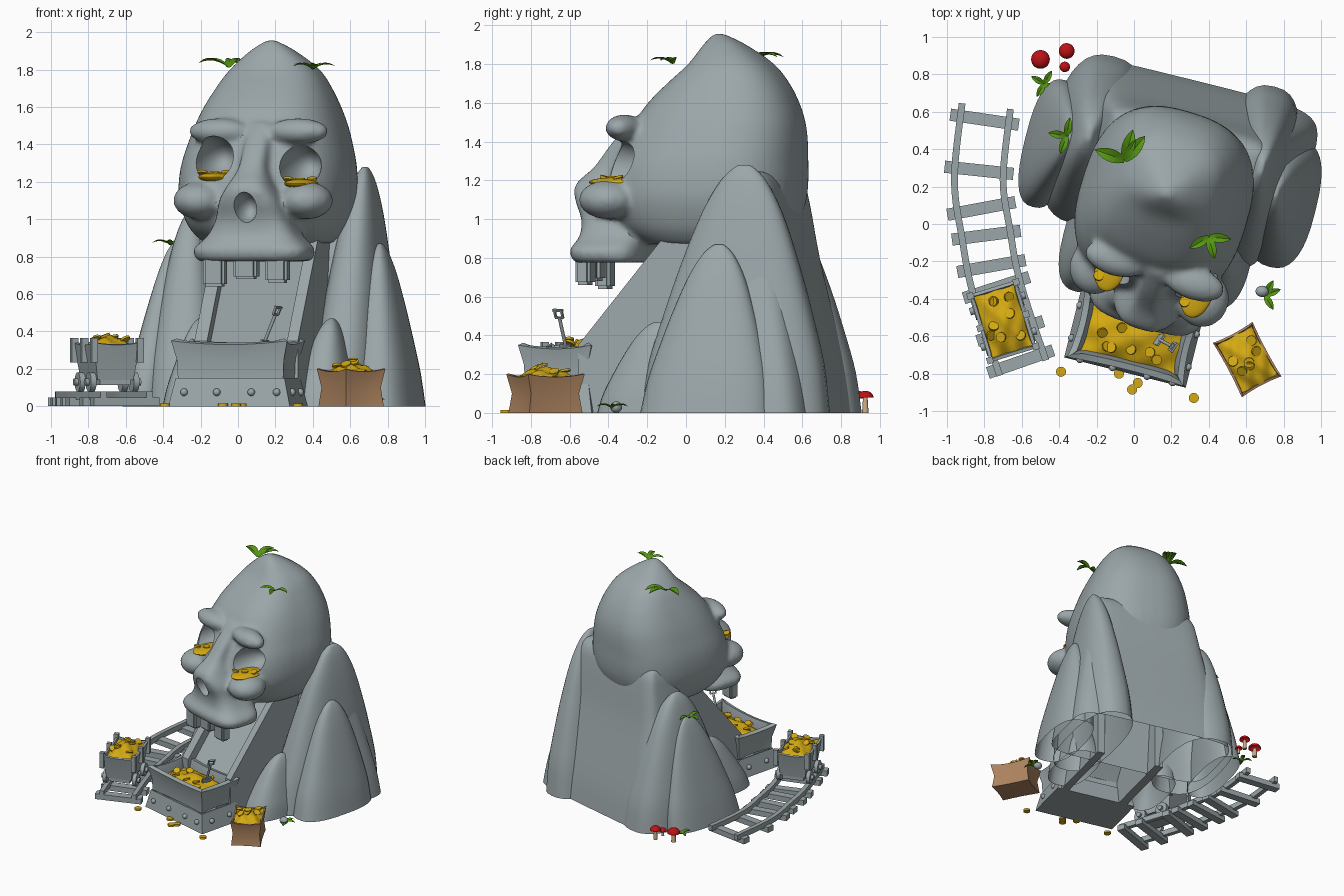
import bpy, bmesh, math, random
from mathutils import Matrix, Vector

if "Cube" in bpy.data.objects:
    bpy.data.objects.remove(bpy.data.objects["Cube"])

random.seed(4)
def mat(name, c):
    m = bpy.data.materials.new(name); m.diffuse_color = (*c, 1); return m
ROCK = mat("grey stone", (0.33, 0.385, 0.40))
GOLD = mat("gold", (0.66, 0.40, 0.006))
BROWN = mat("brown cloth", (0.42, 0.23, 0.115))
GREEN = mat("leaf green", (0.09, 0.30, 0.006))
RED = mat("mushroom red", (0.50, 0.006, 0.008))
CREAM = mat("mushroom stem", (0.60, 0.42, 0.25))

def F(x, y, deg=0, z=0):
    return Matrix.Translation((x, y, z)) @ Matrix.Rotation(math.radians(deg), 4, 'Z')

def finish(name, bm, m, frame=Matrix()):
    bmesh.ops.recalc_face_normals(bm, faces=bm.faces)
    bm.transform(frame)
    me = bpy.data.meshes.new(name); bm.to_mesh(me); bm.free()
    if m: me.materials.append(m)
    o = bpy.data.objects.new(name, me); bpy.context.collection.objects.link(o)
    return o

def spline(pts, k=4):
    out = []
    for i in range(len(pts) - 1):
        a, b, c, d = (pts[max(0, min(len(pts) - 1, i + j))] for j in (-1, 0, 1, 2))
        for s in range(k):
            t = s / k
            out.append(tuple(0.5 * (2*q + (r-p)*t + (2*p-5*q+4*r-w)*t*t + (3*q-p-3*r+w)*t**3)
                             for p, q, r, w in zip(a, b, c, d)))
    return out + [tuple(pts[-1])]

def bridge(bm, rings, closed=True):
    for a, b in zip(rings, rings[1:]):
        n = len(a)
        for i in range(n if closed else n - 1):
            bm.faces.new((a[i], a[(i+1) % n], b[(i+1) % n], b[i]))

def loft(bm, secs, n=2.6, seg=48, bottom=True):
    """stacked superellipses; section = z, centre u, centre v, half u, half v"""
    rings = []
    for z, cu, cv, hu, hv in spline(secs):
        hu, hv = max(hu, .004), max(hv, .004)
        ring = []
        for i in range(seg):
            c, s = math.cos(2*math.pi*i/seg), math.sin(2*math.pi*i/seg)
            ring.append(bm.verts.new((cu + math.copysign(abs(c)**(2/n), c)*hu,
                                      cv + math.copysign(abs(s)**(2/n), s)*hv, z)))
        rings.append(ring)
    bridge(bm, rings)
    bm.faces.new(rings[-1])
    if bottom: bm.faces.new(rings[0][::-1])

def ball(bm, c, r, rot=0):
    m = F(c[0], c[1], rot, c[2]) @ Matrix.Diagonal((*r, 1))
    bmesh.ops.create_uvsphere(bm, u_segments=28, v_segments=18, radius=1, matrix=m)

def box(bm, c, size, m=Matrix()):
    bmesh.ops.create_cube(bm, size=1, matrix=m @ Matrix.Translation(c) @ Matrix.Diagonal((*size, 1)))

def disc(bm, m, r, h):
    bmesh.ops.create_cone(bm, cap_ends=True, segments=18, radius1=r, radius2=r, depth=h, matrix=m)

def apply(o, kind, **kw):
    md = o.modifiers.new(kind, kind)
    for k, v in kw.items(): setattr(md, k, v)
    bpy.context.view_layer.objects.active = o
    bpy.ops.object.modifier_apply(modifier=md.name)

# ---- skull: cranium, snout and cheeks fused, then sockets cut
SK = F(0.15, 0.08, -17)
bm = bmesh.new()
table = [(.87, .33, -.28, .40), (.93, .385, -.38, .46), (1.0, .42, -.44, .5), (1.1, .45, -.47, .53),
         (1.2, .455, -.46, .54), (1.3, .445, -.43, .54), (1.4, .42, -.385, .54), (1.5, .39, -.33, .53),
         (1.6, .35, -.26, .5), (1.7, .30, -.16, .45), (1.8, .235, -.05, .37), (1.9, .12, .02, .23),
         (1.96, .02, .07, .11)]
loft(bm, [(z, 0, (f+b)/2, w, (b-f)/2) for z, w, f, b in table])
snout = [(.775, .30, -.62), (.84, .32, -.64), (.91, .25, -.60), (1.0, .20, -.60), (1.1, .17, -.64),
         (1.18, .12, -.645), (1.27, .08, -.55), (1.4, .07, -.45), (1.52, .05, -.34)]
loft(bm, [(z, .07, (f-.25)/2, w, (-.25-f)/2) for z, w, f in snout], n=3.5)
for s in (-1, 1):
    ball(bm, (.05 + s*.30, -.40, 1.10), (.14, .15, .10))
    ball(bm, (.06 + s*.22, -.33, 1.47), (.17, .09, .07))
skull = finish("skull", bm, ROCK, SK)
apply(skull, 'REMESH', mode='VOXEL', voxel_size=.018)
apply(skull, 'SMOOTH', factor=.5, iterations=7)
bm = bmesh.new()
ball(bm, (-.17, -.43, 1.325), (.115, .25, .12))
ball(bm, (.31, -.43, 1.29), (.11, .25, .12))
ball(bm, (.075, -.66, 1.06), (.065, .15, .085))
cutter = finish("socket_cutter", bm, None, SK); cutter.hide_render = True
apply(skull, 'BOOLEAN', object=cutter, operation='DIFFERENCE', solver='EXACT')
bpy.data.objects.remove(cutter)
if not skull.data.materials: skull.data.materials.append(ROCK)
bm = bmesh.new()
for u, w, h in ((-.115, .12, .17), (.06, .13, .13), (.235, .12, .15)):
    box(bm, (u, -.555, .81 - h/2), (w, .08, h))
bmesh.ops.bevel(bm, geom=bm.edges[:], offset=.015, segments=2, affect='EDGES')
finish("teeth", bm, ROCK, SK)
# gold lying in the eye sockets
bm = bmesh.new()
for u, z in ((-.17, 1.225), (.31, 1.19)):
    ball(bm, (u, -.37, z), (.085, .14, .025))
    for k in range(3):
        disc(bm, F(u - .05 + .05*k, -.44 + .05*k, 0, z + .025) @ Matrix.Rotation(.3*k - .3, 4, 'X'), .027, .012)
finish("eye_gold", bm, GOLD, SK)

# ---- mountain behind the skull
bm = bmesh.new()
slab = [(0, .67, -.25, .45), (.2, .64, -.23, .42), (.5, .575, -.2, .355), (.8, .51, -.15, .29),
        (1.05, .46, -.1, .25), (1.18, .43, -.05, .22), (1.24, .38, 0, .17), (1.25, .2, .05, .1)]
loft(bm, [(z, 0, (f+b)/2, w, (b-f)/2) for z, w, f, b in slab], n=6, bottom=False)
finish("mountain_back", bm, ROCK, F(.26, .32, -14))

def rock(name, base, half, top, h, rot=-14):
    bm = bmesh.new()
    prof = [(0, 1), (.2, .92), (.4, .78), (.6, .62), (.8, .43), (.93, .25), (.99, .1), (1, .02)]
    d = Matrix.Rotation(math.radians(-rot), 3, 'Z') @ Vector((top[0]-base[0], top[1]-base[1], 0))
    loft(bm, [(t*h, d.x*t, d.y*t, half[0]*s, half[1]*s) for t, s in prof], seg=36, bottom=False)
    finish(name, bm, ROCK, F(*base, rot))
rock("right_peak", (.63, .25), (.21, .5), (.68, .3), 1.28)
rock("right_outer_rock", (.81, .11), (.165, .35), (.76, .17), .87)
rock("left_peak", (-.22, .45), (.24, .46), (-.24, .48), 1.05)
rock("left_outer_rock", (-.455, .43), (.13, .35), (-.34, .47), .87)
rock("right_boulder", (.47, -.17), (.16, .29), (.50, -.14), .47)
rock("left_boulder", (-.24, -.08), (.14, .29), (-.20, -.02), .47)

# ---- chute from mouth to trough
CH = F(0, -.6, -14)
def prism(name, pts, u0, u1):
    bm = bmesh.new()
    rings = [[bm.verts.new((u, v, z)) for v, z in pts] for u in (u0, u1)]
    bridge(bm, rings); bm.faces.new(rings[0]); bm.faces.new(rings[1])
    finish(name, bm, ROCK, CH)
prism("chute_floor", [(.05, .24), (.14, .27), (.58, .82), (.8, .9), (.8, .85), (.6, .77), (.16, .2), (.05, .18)], -.2, .24)
wall = [(.12, 0), (.12, .35), (.56, .89), (.85, .92), (.85, 0)]
prism("chute_left_wall", wall, -.27, -.2)
prism("chute_right_wall", wall, .24, .3)

# ---- open containers and their gold
def open_box(name, frame, zs, halves, pinch, sag, thick, m):
    bm = bmesh.new(); rings = []; n = 8; L = len(zs)
    for j, (z, (hu, hv)) in enumerate(zip(zs, halves)):
        ring = []
        for s in range(4):
            a = [(-1, -1), (1, -1), (1, 1), (-1, 1)]
            p, q = a[s], a[(s+1) % 4]
            for i in range(n):
                t = i/n; e = 4*t*(1-t)
                x, y = p[0]+(q[0]-p[0])*t, p[1]+(q[1]-p[1])*t
                if s % 2: x *= 1 - pinch*e
                else: y *= 1 - pinch*e
                ring.append(bm.verts.new((x*hu, y*hv, z - (sag*e if j == L-1 else 0))))
        rings.append(ring)
    bridge(bm, rings); bm.faces.new(rings[0])
    o = finish(name, bm, m, frame)
    apply(o, 'SOLIDIFY', thickness=thick, offset=-1)

def gold_pile(name, frame, z, hu, hv, h, coins, r=.027):
    bm = bmesh.new(); n = 14; rows = []
    def top(a, b):
        return z + h*(1-a*a)*(1-b*b) + .012*math.sin(7*a+1)*math.cos(6*b)
    for i in range(n+1):
        a = 2*i/n - 1
        rows.append([bm.verts.new((a*hu, (2*j/n-1)*hv, top(a, 2*j/n-1))) for j in range(n+1)])
    bridge(bm, rows, closed=False)
    for _ in range(coins):
        a, b = random.uniform(-.75, .75), random.uniform(-.75, .75)
        tilt = Matrix.Rotation(random.uniform(-.6, .6), 4, 'X') @ Matrix.Rotation(random.uniform(-.5, .5), 4, 'Y')
        disc(bm, Matrix.Translation((a*hu, b*hv, top(a, b) + .01)) @ tilt, r, .012)
    finish(name, bm, GOLD, frame)

open_box("trough_plinth", CH, (0, .15), ((.335, .2), (.3, .175)), 0, 0, .02, ROCK)
open_box("trough", CH, (.15, .25, .35), ((.29, .165), (.295, .17), (.32, .195)), .06, .02, .035, ROCK)
gold_pile("trough_gold", CH, .26, .26, .15, .07, 8)
bm = bmesh.new()
for u in (-.25, -.07, .12, .26): ball(bm, (u, -.19, .075), (.02, .02, .02))
for v in (-.09, .09):
    for s in (-1, 1): ball(bm, (s*.32, v, .075), (.02, .02, .02))
finish("trough_rivets", bm, ROCK, CH)

# shovel stuck in the gold
bm = bmesh.new()
disc(bm, Matrix.Translation((0, 0, .08)), .009, .18)
box(bm, (0, 0, -.03), (.07, .012, .09))
for s in (-1, 1): box(bm, (s*.022, 0, .185), (.01, .012, .04), Matrix.Rotation(0, 4, 'Y'))
box(bm, (0, 0, .166), (.05, .012, .01)); box(bm, (0, 0, .207), (.06, .014, .012))
finish("shovel", bm, ROCK, Matrix.Translation((.14, -.62, .34)) @ Matrix.Rotation(.38, 4, 'Y')
       @ Matrix.Rotation(.2, 4, 'X') @ Matrix.Rotation(1.0, 4, 'Z'))

# ---- sack crate
SA = F(.605, -.725, 28)
open_box("crate", SA, (0, .1, .2), ((.115, .155), (.105, .14), (.12, .165)), .05, .015, .012, BROWN)
gold_pile("crate_gold", SA, .18, .105, .145, .05, 6)

# ---- mine track
path = spline([(-.79, .63), (-.83, .24), (-.79, -.06), (-.735, -.34), (-.595, -.77)], 8)
def normal(i):
    a, b = path[max(i-1, 0)], path[min(i+1, len(path)-1)]
    return Vector((-(b[1]-a[1]), b[0]-a[0], 0)).normalized()
for side, nm in ((-1, "left_rail"), (1, "right_rail")):
    bm = bmesh.new(); rings = []
    for i, p in enumerate(path):
        c, nn = Vector((*p, 0)), normal(i)
        rings.append([bm.verts.new(c + nn*(side*.13 + w) + Vector((0, 0, z)))
                      for w, z in ((-.018, .035), (.018, .035), (.018, .08), (-.018, .08))])
    bridge(bm, rings); bm.faces.new(rings[0]); bm.faces.new(rings[-1])
    finish(nm, bm, ROCK)
bm = bmesh.new()
for i in (2, 7, 12, 16, 21, 24, 28, 31):
    nn = normal(i)
    box(bm, (0, 0, .025), (.37, .065, .045), F(*path[i], math.degrees(math.atan2(nn.y, nn.x)) + random.uniform(-5, 5)))
finish("sleepers", bm, ROCK)

# ---- mine cart
CA = F(-.70, -.52, 17)
open_box("cart_tub", CA, (.14, .24, .34), ((.10, .155), (.115, .17), (.13, .19)), 0, .012, .018, ROCK)
gold_pile("cart_gold", CA, .315, .115, .17, .06, 8)
bm = bmesh.new()
for su in (-1, 1):
    for sv in (-1, 0, 1):
        box(bm, (su*.128, sv*.18, .30), (.035, .035, .13))
    for sv in (-1, 1):
        disc(bm, Matrix.Translation((su*.12, sv*.1, .13)) @ Matrix.Rotation(math.pi/2, 4, 'Y'), .052, .03)
        disc(bm, Matrix.Translation((su*.14, sv*.1, .13)) @ Matrix.Rotation(math.pi/2, 4, 'Y'), .02, .03)
box(bm, (0, 0, .13), (.17, .3, .035))
finish("cart_posts_and_wheels", bm, ROCK, CA)

# ---- spilled coins
bm = bmesh.new()
for x, y in ((-.39, -.79), (-.08, -.80), (.02, -.85), (-.01, -.885), (.32, -.93)):
    disc(bm, F(x, y, 0, .008), .027, .016)
finish("loose_coins", bm, GOLD)

# ---- plants, mushrooms, pebble
def plant(name, pos, size, angles):
    bm = bmesh.new()
    for a in angles:
        R = Matrix.Rotation(math.radians(a), 3, 'Z'); rows = []
        for i in range(7):
            t = i/6; w = size*.2*math.sin(math.pi*min(1, t*.9+.1))**.8 + .001
            z = size*(.75*t - .6*t*t)
            rows.append([bm.verts.new(R @ Vector((t*size, k*w, z + abs(k)*w*.4)) + Vector(pos)) for k in (-1, 0, 1)])
        bridge(bm, rows, closed=False)
    finish(name, bm, GREEN)
plant("plant_crown", (-.05, .34, 1.81), .17, (75, 50, 160))
plant("plant_brow", (.40, -.07, 1.80), .12, (210, -75, -5))
plant("plant_left_rock", (-.36, .47, .86), .10, (80, 170, 250))
plant("plant_back", (-.48, .75, .01), .08, (60, 150, 240, 330))
plant("plant_right", (.70, -.38, .02), .09, (20, -60, 60))
caps, stems = bmesh.new(), bmesh.new()
for x, y, r, h in ((-.5, .88, .05, .075), (-.36, .925, .042, .08), (-.37, .84, .028, .045)):
    ball(caps, (x, y, h), (r, r, r*.8))
    bmesh.ops.delete(caps, geom=[v for v in caps.verts if (v.co.x-x)**2+(v.co.y-y)**2 < r*r*1.1 and v.co.z < h-.004], context='VERTS')
    bmesh.ops.create_cone(stems, cap_ends=True, segments=14, radius1=r*.4, radius2=r*.28, depth=h, matrix=F(x, y, 0, h/2))
finish("mushroom_caps", caps, RED); finish("mushroom_stems", stems, CREAM)
bm = bmesh.new(); ball(bm, (.685, -.36, .03), (.035, .03, .03)); finish("pebble", bm, ROCK)

# smooth shading with sharp creases kept
bpy.ops.object.select_all(action='SELECT')
bpy.context.view_layer.objects.active = skull
bpy.ops.object.shade_smooth_by_angle(angle=math.radians(38))

for m in bpy.data.materials:
    if m.users and not m.is_grease_pencil:
        m.use_nodes = True
        m.node_tree.nodes["Principled BSDF"].inputs["Base Color"].default_value = m.diffuse_color
